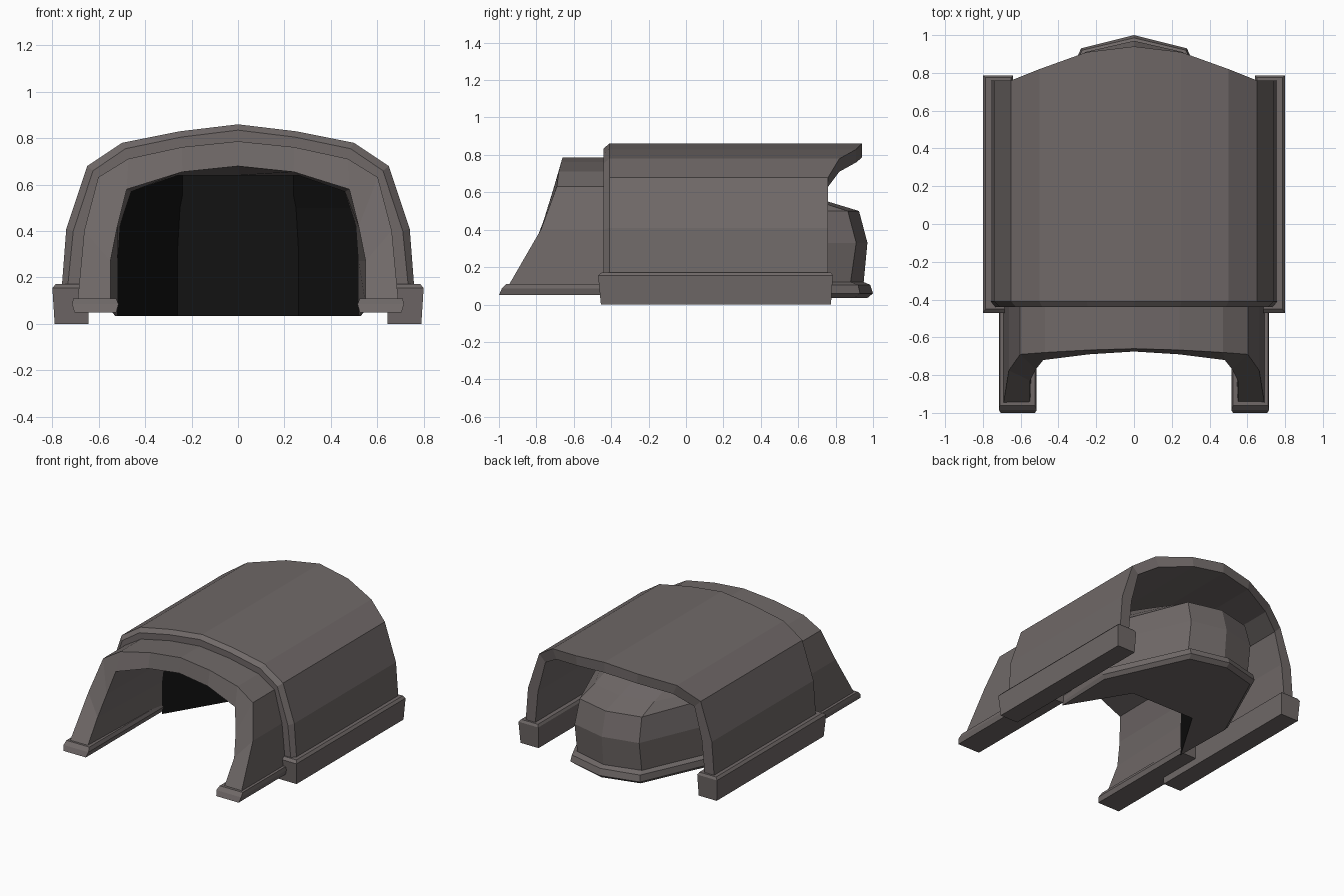
import bpy, bmesh

if "Cube" in bpy.data.objects:
    bpy.data.objects.remove(bpy.data.objects["Cube"])


def material(name, rgb):
    m = bpy.data.materials.new(name)
    m.diffuse_color = (*rgb, 1)
    m.use_nodes = True
    m.node_tree.nodes["Principled BSDF"].inputs["Base Color"].default_value = m.diffuse_color
    return m


STONE = material("stone", (0.16, 0.14, 0.137))
DARK = material("dark_interior", (0.006, 0.006, 0.006))


def loft(name, rings, closed_rings=False, loop=False, cap=False):
    """Bridge point rings with quads; optionally loop the stack or cap its ends."""
    bm = bmesh.new()
    vs = [[bm.verts.new(p) for p in r] for r in rings]
    n = len(vs[0])
    pairs = list(zip(vs, vs[1:])) + ([(vs[-1], vs[0])] if loop else [])
    for a, b in pairs:
        for i in range(n if closed_rings else n - 1):
            j = (i + 1) % n
            bm.faces.new((a[i], a[j], b[j], b[i]))
    if loop:  # close the feet of an arch
        bm.faces.new([r[0] for r in vs])
        bm.faces.new([r[-1] for r in vs])
    if cap:
        bm.faces.new(vs[0])
        bm.faces.new(vs[-1])
    bmesh.ops.recalc_face_normals(bm, faces=bm.faces)
    me = bpy.data.meshes.new(name)
    bm.to_mesh(me)
    bm.free()
    me.materials.append(STONE)
    ob = bpy.data.objects.new(name, me)
    bpy.context.collection.objects.link(ob)
    return ob


def arch(half, ys):
    """Half profile (x, z) from crown to foot, with one y per point, mirrored in x."""
    right = [(x, y, z) for (x, z), y in zip(half, ys)]
    return [(-x, y, z) for x, y, z in reversed(right[1:])] + right


# Cross-sections, crown to foot
outer = [(0, .86), (.25, .83), (.5, .78), (.65, .68), (.74, .41), (.76, .15)]
rim = [(0, .835), (.245, .805), (.485, .755), (.625, .66), (.71, .4), (.735, .15)]
middle = [(0, .785), (.24, .76), (.47, .71), (.6, .63), (.66, .4), (.69, .08)]
inner = [(0, .68), (.24, .655), (.48, .58), (.52, .42), (.55, .27), (.55, .08)]
throat = [(0, .64), (.26, .64), (.46, .57), (.51, .42), (.52, .27), (.52, .08)]

# Main shell with chamfered front rim and peaked rear edge
rear = [.94, .91, .82, .76, .76, .76]
loft("main_shell", [arch(rim, [-.44] * 6), arch(outer, [-.41] * 6), arch(outer, rear),
                    arch(middle, rear), arch(middle, [-.44] * 6)], loop=True)

# Porch arch with raked front edge, pressed slightly into the shell
porch_out = [(x * 1.004, z + .002) for x, z in middle]
loft("porch_arch", [arch(porch_out, [-.66, -.667, -.68, -.69, -.775, -.96]),
                    arch(porch_out, [-.12] * 6), arch(throat, [-.12] * 6),
                    arch(inner, [-.675, -.69, -.72, -.77, -.83, -.96])], loop=True)


# Base rails, each a stack of rectangles (x0, x1, y0, y1, z)
def rail(name, layers):
    for side, s in (("left", -1), ("right", 1)):
        rings = [[(s * a, c, z), (s * b, c, z), (s * b, d, z), (s * a, d, z)]
                 for a, b, c, d, z in layers]
        loft(f"{side}_{name}", rings, closed_rings=True, cap=True)


rail("main_rail", [(.645, .79, -.455, .775, 0), (.64, .80, -.47, .785, .155),
                   (.65, .785, -.45, .775, .172)])
rail("porch_rail", [(.525, .705, -1.0, -.12, .05), (.515, .715, -.985, -.12, .085),
                    (.525, .71, -.96, -.12, .11)])


# Rear chamber: bowed outside at the back, concave dark wall at the front
def plan(front_w, w, shoulder, m, back, peak, z):
    half = [(front_w, -.13), (w, shoulder), (m, back), (0, peak)]
    ring = half + [(-x, y) for x, y in reversed(half[:-1])]
    apse = min(.26, m)
    return [(x, y, z) for x, y in ring + [(-apse, .3), (apse, .3)]]


chamber = loft("rear_chamber", [
    plan(.52, .53, .32, .265, .90, .97, .035), plan(.52, .55, .33, .28, .93, 1.0, .06),
    plan(.52, .55, .32, .275, .92, .985, .105), plan(.52, .52, .30, .26, .88, .95, .12),
    plan(.52, .52, .31, .26, .91, .97, .33), plan(.52, .48, .29, .25, .865, .925, .50),
    plan(.51, .45, .27, .24, .71, .76, .55), plan(.47, .40, .2, .24, .45, .48, .64)],
    closed_rings=True, cap=True)
chamber.data.materials.append(DARK)
for f in chamber.data.polygons:
    if f.normal.y < -.3:
        f.material_index = 1
